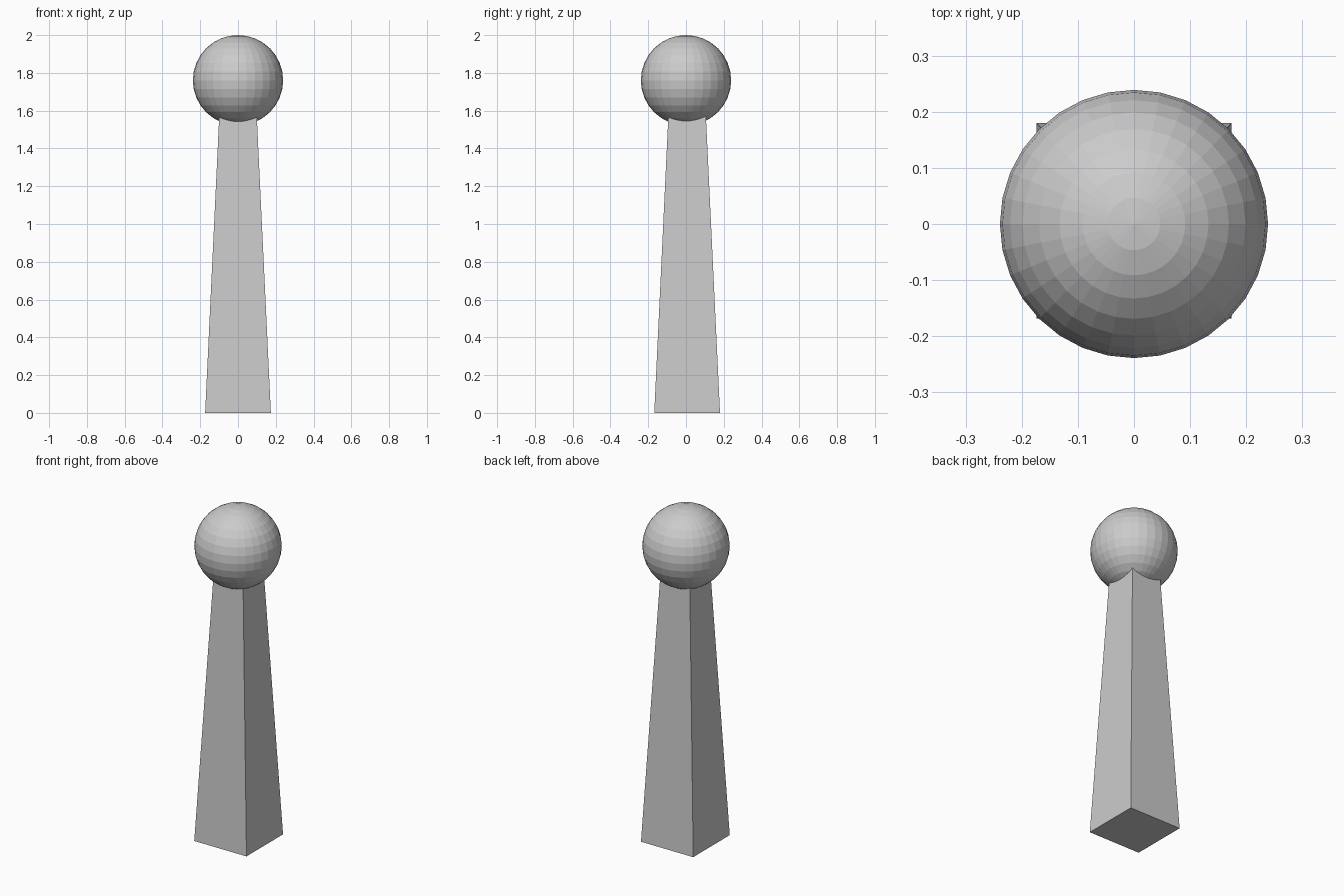
import bpy
from math import pi, sqrt

if "Cube" in bpy.data.objects:
    bpy.data.objects.remove(bpy.data.objects["Cube"])

# Tapered square pillar; its top is buried in the ball
bpy.ops.mesh.primitive_cone_add(vertices=4, radius1=0.174 * sqrt(2), radius2=0.098 * sqrt(2),
                                depth=1.6, location=(0, 0.006, 0.8), rotation=(0, 0, pi / 4))
bpy.context.object.name = "pillar"

# Faceted ball finial
bpy.ops.mesh.primitive_uv_sphere_add(segments=32, ring_count=16, radius=0.239,
                                     location=(0, 0, 1.761))
bpy.context.object.name = "ball_finial"
